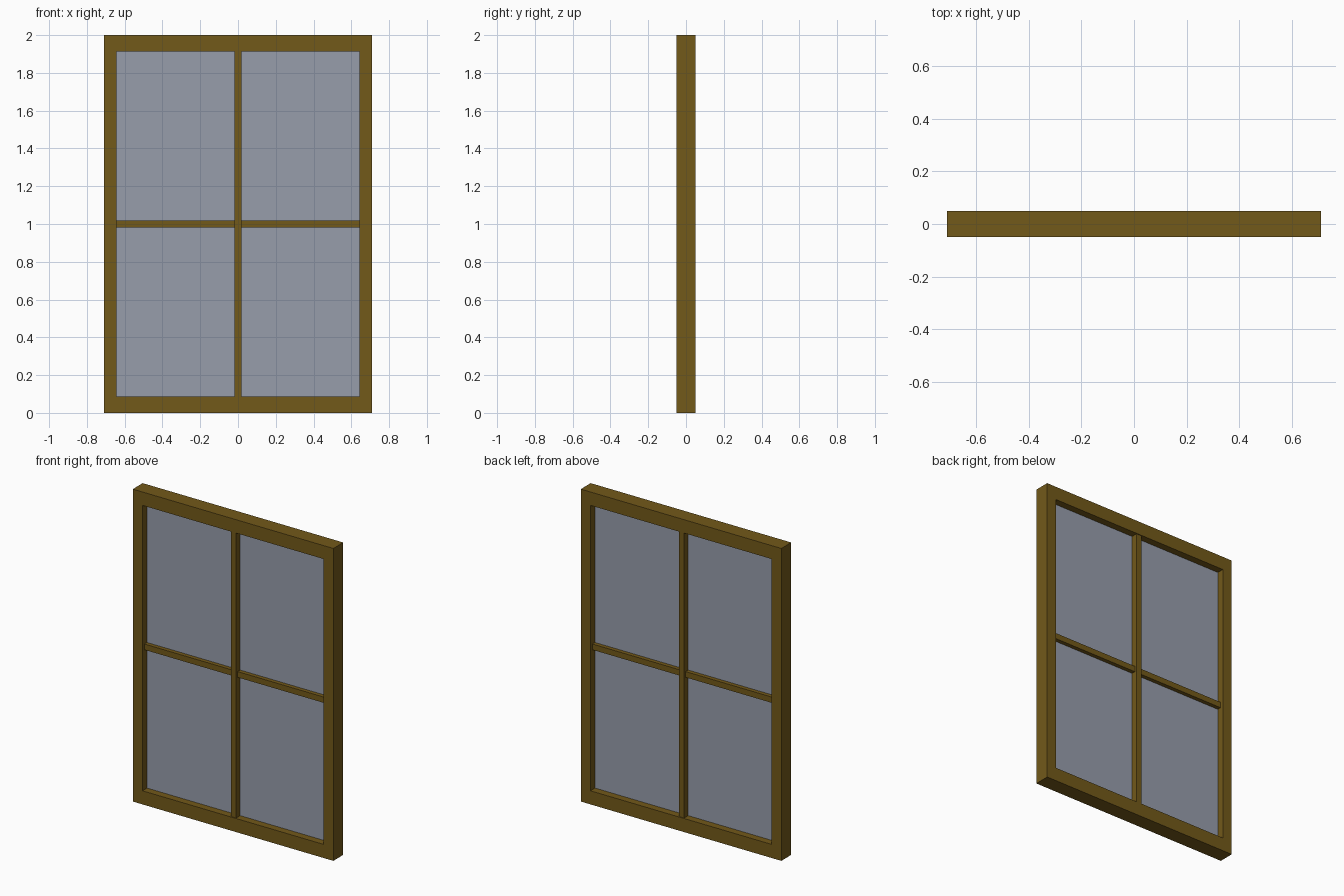
import bpy, bmesh

if "Cube" in bpy.data.objects:
    bpy.data.objects.remove(bpy.data.objects["Cube"])

W, H, D = 0.71, 2.0, 0.05           # half width, height, half depth of the frame
IN_W, IN_B, IN_T = 0.642, 0.087, 1.914  # opening: half width, bottom, top
MID = (IN_B + IN_T) / 2
BAR = 0.0185                        # half thickness of the glazing bars


def material(name, color):
    m = bpy.data.materials.new(name)
    m.diffuse_color = (*color, 1)
    m.use_nodes = True
    m.node_tree.nodes["Principled BSDF"].inputs["Base Color"].default_value = m.diffuse_color
    return m


wood = material("wood", (0.17, 0.10, 0.01))
glass = material("glass", (0.31, 0.34, 0.41))


def finish(name, bm, mat):
    mesh = bpy.data.meshes.new(name)
    bmesh.ops.recalc_face_normals(bm, faces=bm.faces)
    bm.to_mesh(mesh)
    bm.free()
    mesh.materials.append(mat)
    obj = bpy.data.objects.new(name, mesh)
    bpy.context.collection.objects.link(obj)
    return obj


def box(name, x0, x1, half_y, z0, z1, mat):
    bm = bmesh.new()
    bmesh.ops.create_cube(bm, size=1)
    bmesh.ops.scale(bm, vec=(x1 - x0, 2 * half_y, z1 - z0), verts=bm.verts)
    bmesh.ops.translate(bm, vec=((x0 + x1) / 2, 0, (z0 + z1) / 2), verts=bm.verts)
    return finish(name, bm, mat)


# Outer frame: mitred rectangular ring bridged from four loops
bm = bmesh.new()


def loop(w, y, z0, z1):
    return [bm.verts.new((x, y, z)) for x, z in ((-w, z0), (w, z0), (w, z1), (-w, z1))]


loops = [loop(W, -D, 0, H), loop(W, D, 0, H),
         loop(IN_W, D, IN_B, IN_T), loop(IN_W, -D, IN_B, IN_T)]
for i in range(4):
    a, b = loops[i], loops[(i + 1) % 4]
    for j in range(4):
        k = (j + 1) % 4
        bm.faces.new((a[j], a[k], b[k], b[j]))
finish("window_frame", bm, wood)

# Glazing bars: the upright is deeper than the crossbars
box("vertical_bar", -BAR, BAR, 0.045, IN_B, IN_T, wood)
for name, s in (("left", -1), ("right", 1)):
    x0, x1 = sorted((s * BAR, s * IN_W))
    box(f"{name}_crossbar", x0, x1, 0.03, MID - BAR, MID + BAR, wood)

    # Glass panes above and below each crossbar
    box(f"{name}_lower_pane", x0, x1, 0.004, IN_B, MID - BAR, glass)
    box(f"{name}_upper_pane", x0, x1, 0.004, MID + BAR, IN_T, glass)
